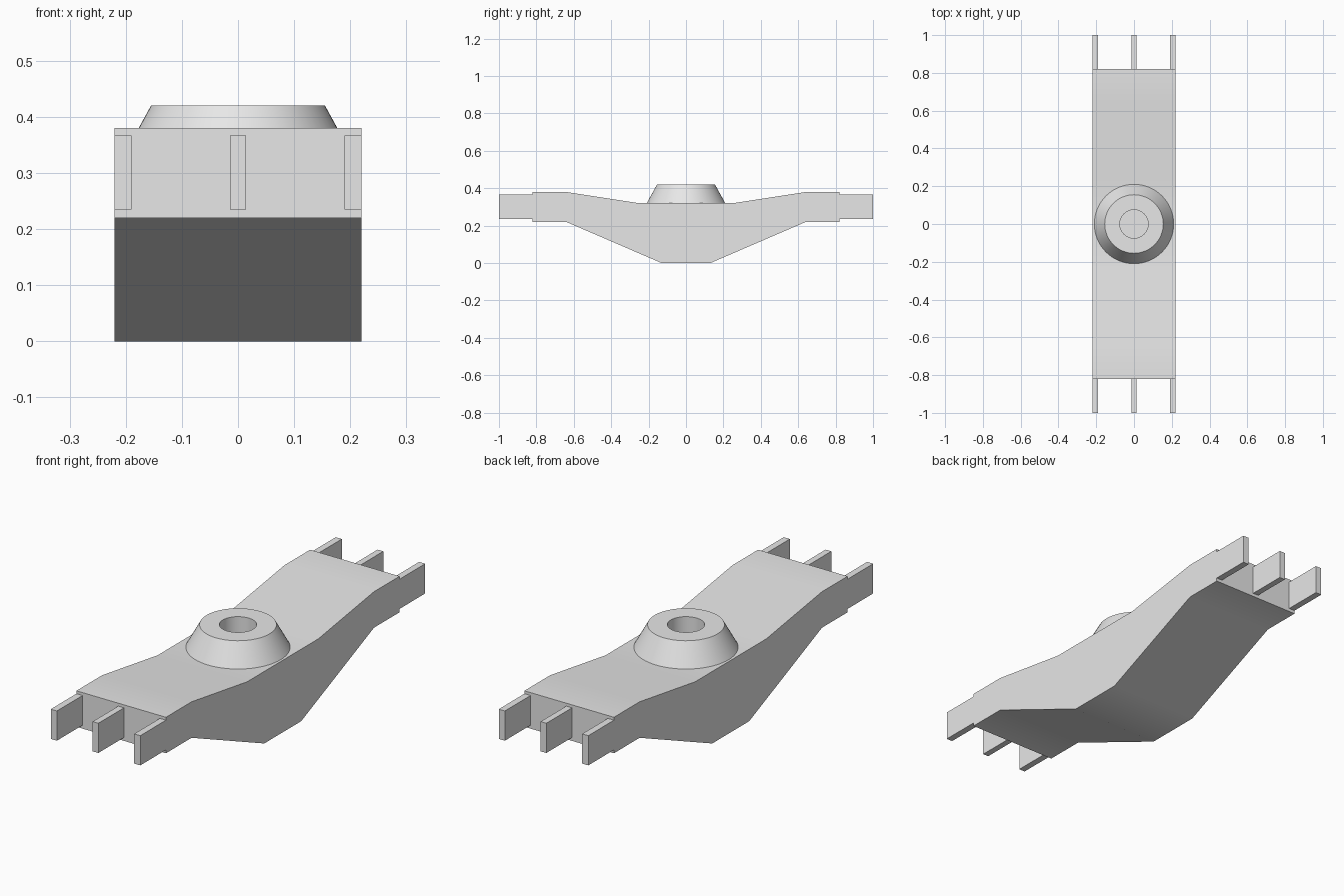
import bpy, bmesh, math
from mathutils import Matrix

cube = bpy.data.objects.get("Cube")
if cube:
    bpy.data.objects.remove(cube, do_unlink=True)

grey = bpy.data.materials.new("plain grey")
grey.use_nodes = True
grey.diffuse_color = (0.8, 0.8, 0.8, 1)
grey.node_tree.nodes["Principled BSDF"].inputs["Base Color"].default_value = (0.8, 0.8, 0.8, 1)

HALF_WIDTH = 0.22
DECK = 0.32


def finish(name, bm):
    """Turn a bmesh into a smooth-by-angle object."""
    bmesh.ops.recalc_face_normals(bm, faces=bm.faces)
    mesh = bpy.data.meshes.new(name)
    bm.to_mesh(mesh)
    bm.free()
    mesh.materials.append(grey)
    obj = bpy.data.objects.new(name, mesh)
    bpy.context.collection.objects.link(obj)
    bpy.ops.object.select_all(action="DESELECT")
    obj.select_set(True)
    bpy.context.view_layer.objects.active = obj
    bpy.ops.object.shade_smooth_by_angle(angle=math.radians(30))
    return obj


# Beam: half of the side profile, mirrored in y and extruded across x
half = [(0.13, 0), (0.64, 0.22), (0.82, 0.22), (0.82, 0.38), (0.64, 0.38), (0.25, DECK)]
profile = half + [(-y, z) for y, z in reversed(half)]
bm = bmesh.new()
side = bm.faces.new([bm.verts.new((-HALF_WIDTH, y, z)) for y, z in profile])
ext = bmesh.ops.extrude_face_region(bm, geom=[side])
moved = [v for v in ext["geom"] if isinstance(v, bmesh.types.BMVert)]
bmesh.ops.translate(bm, verts=moved, vec=(2 * HALF_WIDTH, 0, 0))
finish("beam", bm)

# Pivot boss: conical ring with a central socket, lathed around z
ring = [(0.21, DECK), (0.155, 0.42), (0.075, 0.42), (0.075, DECK + 0.002), (0, DECK + 0.002)]
bm = bmesh.new()
points = [bm.verts.new((r, 0, z)) for r, z in ring]
edges = [bm.edges.new(pair) for pair in zip(points, points[1:])]
bmesh.ops.spin(bm, geom=points + edges, cent=(0, 0, 0), axis=(0, 0, 1),
               angle=math.tau, steps=64, use_duplicate=False)
bmesh.ops.remove_doubles(bm, verts=bm.verts, dist=0.0001)
finish("pivot_boss", bm)

# Fork plates: three at each end
for end, sign in (("front", -1), ("back", 1)):
    for place, x in (("right", -0.205), ("middle", 0), ("left", 0.205)):
        bm = bmesh.new()
        size = Matrix.Diagonal((0.028 if x == 0 else 0.03, 0.18, 0.132, 1))
        spot = Matrix.Translation((x, sign * 0.91, 0.301))
        bmesh.ops.create_cube(bm, size=1, matrix=spot @ size)
        finish(f"{end}_{place}_fork_plate", bm)
